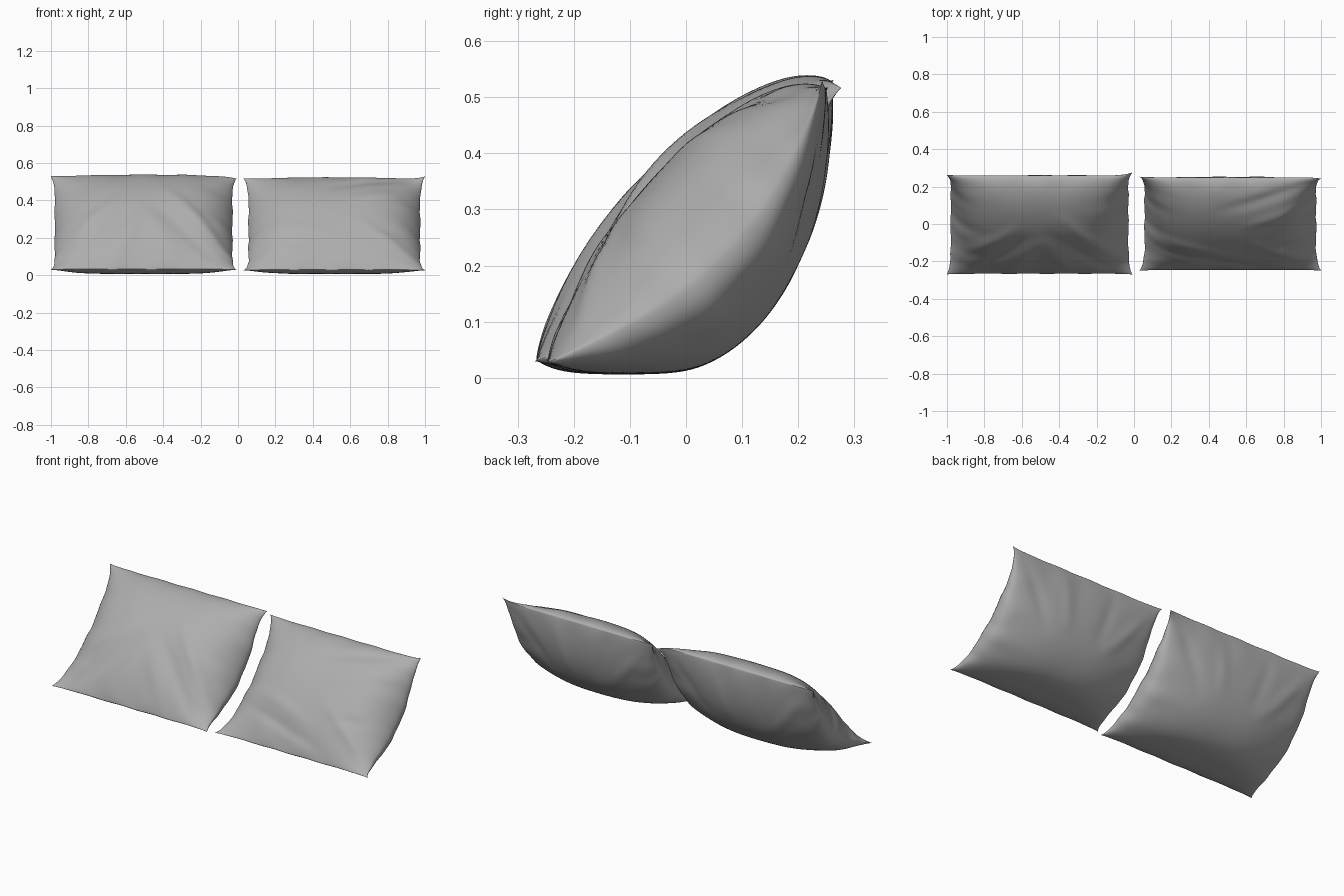
import bpy, bmesh
from math import sin, pi, exp, hypot, sqrt
from mathutils import Vector

if "Cube" in bpy.data.objects:
    bpy.data.objects.remove(bpy.data.objects["Cube"])

NU, NV = 90, 70

cloth = bpy.data.materials.new("grey_cloth")
cloth.diffuse_color = (0.42, 0.42, 0.42, 1)
cloth.use_nodes = True
cloth.node_tree.nodes["Principled BSDF"].inputs["Base Color"].default_value = cloth.diffuse_color


def fold_offset(u, v, folds):
    """Soft ridges and valleys along line segments in pillow space."""
    total = 0.0
    for u0, v0, u1, v1, depth, width in folds:
        du, dv = u1 - u0, v1 - v0
        length = hypot(du, dv)
        k = ((u - u0) * du + (v - v0) * dv) / length ** 2
        d = ((u - u0) * dv - (v - v0) * du) / length
        if 0 < k < 1:
            total += depth * sin(pi * k) * exp(-(d / width) ** 2)
    return total


def pillow(name, cx, half_w, pinch, low, high, front_h, back_h,
           front_folds, back_folds, phase, ear):
    low, high = Vector((0, *low)), Vector((0, *high))
    up = high - low
    out = Vector((0, -up.z, up.y)).normalized()

    def point(i, j, side):
        u = sin(pi / 2 * (2 * i / NU - 1))
        v = sin(pi / 2 * (2 * j / NV - 1))
        t = min(1, max(0, (v + 1) / 2))
        # outline: edges drawn in between the pointed corners
        wob = 0.002 * sin(11 * v + phase) + 0.0015 * sin(23 * v + 2 * phase)
        x = cx + u * (half_w - (pinch + wob) * (1 - v ** 10))
        tv = t - v * 0.008 * (1 - u ** 10) + v * 0.002 * sin(15 * u + phase) * (1 - u * u)
        # cushion: fuller toward the lower back
        end = max(0, 1 - abs(u) ** 2.8) ** 0.55
        if side > 0:
            n = front_h * t ** 0.85 * (1 - t) ** 0.6 * end
            n += fold_offset(u, v, front_folds)
        else:
            n = -back_h * t ** 0.68 * (1 - t) ** 0.92 * end
            n -= fold_offset(u, v, back_folds)
        # side seams sag backward, with puckers that fade inward
        n -= 0.085 * sin(pi * t) * abs(u) ** 5
        inside = (1 - u * u) * (1 - v * v)
        pucker = sin(14 * v + 3 * u + phase) * abs(u) ** 5 + sin(13 * u + 2 * v + phase) * abs(v) ** 5
        n += side * 0.005 * pucker * min(1, 4 * inside)
        # one top corner flops back
        n -= ear * max(0, u) ** 12 * max(0, v) ** 6
        p = Vector((x, 0, 0)) + low + up * tv + out * n
        # underside settles softly on the floor
        d = p.z - 0.004
        p.z = 0.002 + 0.5 * (d + sqrt(d * d + 0.0003))
        return p

    bm = bmesh.new()
    sheets = {}
    for side in (1, -1):
        g = {}
        for i in range(NU + 1):
            for j in range(NV + 1):
                seam = i in (0, NU) or j in (0, NV)
                if side < 0 and seam:
                    g[i, j] = sheets[1][i, j]
                else:
                    g[i, j] = bm.verts.new(point(i, j, side))
        sheets[side] = g
        for i in range(NU):
            for j in range(NV):
                quad = [g[i, j], g[i + 1, j], g[i + 1, j + 1], g[i, j + 1]]
                bm.faces.new(quad if side > 0 else quad[::-1])
    # round the seams slightly
    for _ in range(3):
        bmesh.ops.smooth_vert(bm, verts=bm.verts, factor=0.5,
                              use_axis_x=True, use_axis_y=True, use_axis_z=True)
    bmesh.ops.recalc_face_normals(bm, faces=bm.faces)
    mesh = bpy.data.meshes.new(name)
    bm.to_mesh(mesh)
    bm.free()
    mesh.shade_smooth()
    mesh.materials.append(cloth)
    ob = bpy.data.objects.new(name, mesh)
    bpy.context.collection.objects.link(ob)
    return ob


# folds: u0, v0, u1, v1, depth, width
left_folds = [
    (0.2, 0.5, 1.0, -0.75, 0.014, 0.07), (0.05, 0.2, 0.85, -0.95, -0.012, 0.08),
    (-0.2, 0.3, -0.95, -0.6, 0.009, 0.07), (-0.1, 0.1, -0.75, -0.95, -0.012, 0.08),
    (0.0, 0.0, 0.45, -1.0, 0.007, 0.08), (0.0, 0.0, -0.35, -1.0, 0.007, 0.08)]
right_folds = [
    (-0.2, 0.5, 0.98, 0.95, -0.010, 0.08), (0.1, 0.2, 0.98, 0.6, 0.008, 0.07),
    (-0.9, -0.1, 0.3, -0.6, 0.007, 0.08), (-0.95, -0.4, 0.4, -0.85, -0.009, 0.07),
    (0.2, -0.1, 0.95, -0.8, 0.010, 0.07), (0.3, -0.4, 0.98, -0.2, -0.007, 0.07)]
back_folds = [
    (-0.9, 0.9, -0.3, 0.1, 0.008, 0.07), (0.9, 0.95, 0.4, 0.1, -0.008, 0.08),
    (-0.4, 1.0, -0.2, 0.2, -0.006, 0.07), (0.3, 1.0, 0.2, 0.2, 0.006, 0.07)]

pillow("left_pillow", -0.505, 0.497, 0.022, (-0.27, 0.028), (0.263, 0.533),
       0.30, 0.67, left_folds, back_folds, 0.4, 0.02)
pillow("right_pillow", 0.515, 0.487, 0.028, (-0.25, 0.025), (0.253, 0.52),
       0.28, 0.65, right_folds, back_folds, 2.1, -0.015)
